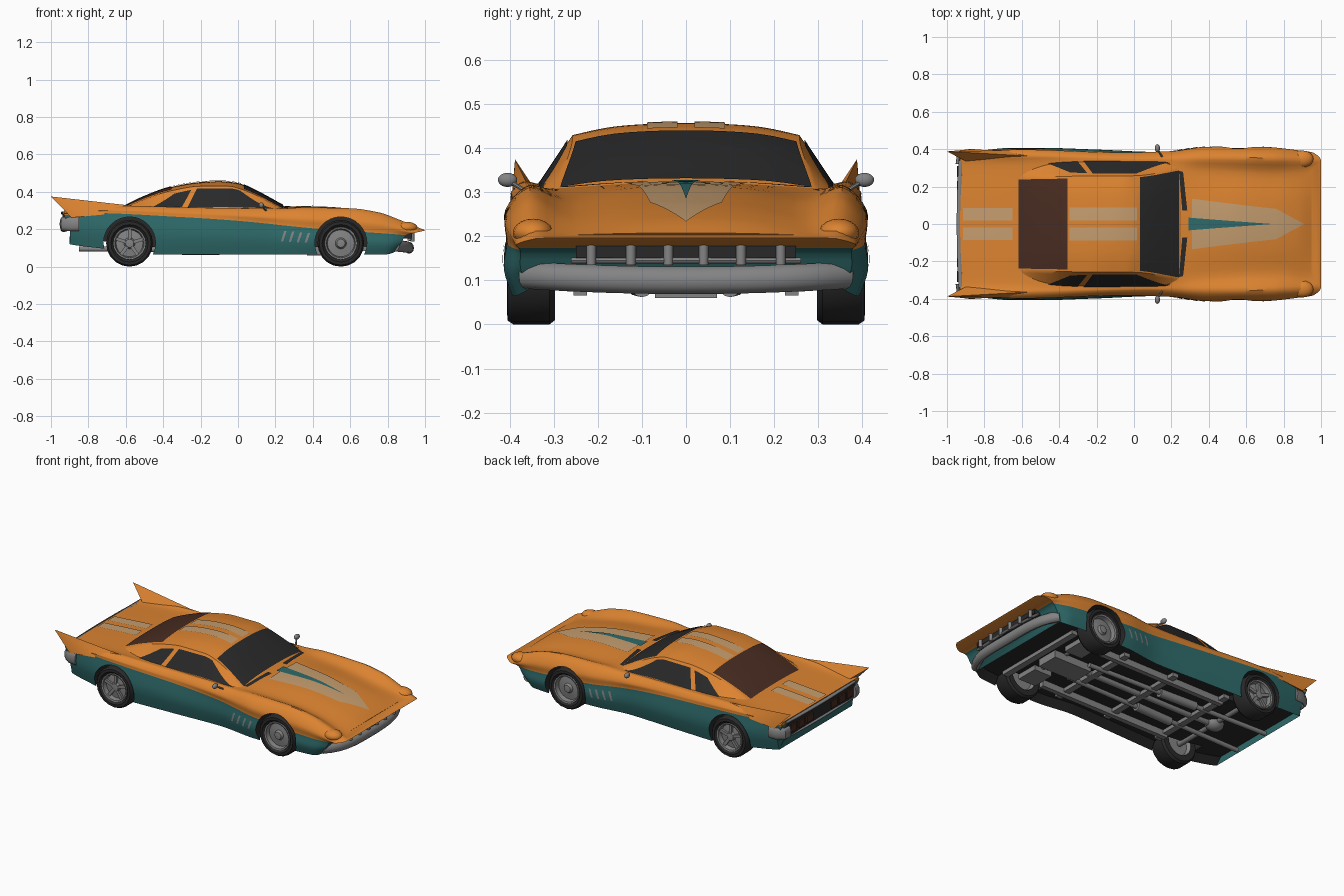
import bpy, bmesh, math
from mathutils import Vector, Matrix

if "Cube" in bpy.data.objects:
    bpy.data.objects.remove(bpy.data.objects["Cube"])

def material(name, r, g, b):
    m = bpy.data.materials.new(name)
    m.diffuse_color = (r, g, b, 1)
    m.use_nodes = True
    m.node_tree.nodes["Principled BSDF"].inputs["Base Color"].default_value = m.diffuse_color
    return m

ORANGE = material("orange paint", 0.72, 0.23, 0.03)
TEAL = material("teal paint", 0.028, 0.145, 0.145)
BLACK = material("black glass and rubber", 0.022, 0.022, 0.022)
GREY = material("grey metal", 0.23, 0.23, 0.235)
TAN = material("tan stripe", 0.56, 0.34, 0.16)
BROWN = material("brown glass", 0.065, 0.025, 0.015)

def add(name, bm, mats):
    bmesh.ops.recalc_face_normals(bm, faces=bm.faces)
    me = bpy.data.meshes.new(name)
    bm.to_mesh(me)
    bm.free()
    for m in mats:
        me.materials.append(m)
    ob = bpy.data.objects.new(name, me)
    bpy.context.collection.objects.link(ob)
    return ob

def curve(x, *k):
    """Smooth monotone interpolation through (x, value) keys."""
    if x <= k[0][0]: return k[0][1]
    if x >= k[-1][0]: return k[-1][1]
    d = [(b[1] - a[1]) / (b[0] - a[0]) for a, b in zip(k, k[1:])]
    t = [d[0]] + [0 if a * b <= 0 else 2 * a * b / (a + b) for a, b in zip(d, d[1:])] + [d[-1]]
    i = next(i for i in range(len(d)) if x <= k[i + 1][0])
    h = k[i + 1][0] - k[i][0]
    f = (x - k[i][0]) / h
    return ((1 + 2*f) * (1-f)**2 * k[i][1] + f * (1-f)**2 * h * t[i]
            + f*f * (3 - 2*f) * k[i+1][1] + f*f * (f - 1) * h * t[i+1])

def section(pts, v, last):
    """Point on a half section, mirrored for negative v; straight after control point 'last'."""
    a = abs(v)
    i = min(int(a), len(pts) - 2)
    f = a - i
    p1, p2 = pts[i], pts[i + 1]
    if i >= last:
        p = p1.lerp(p2, f)
    else:
        p0 = pts[i-1] if i else Vector((pts[1].x, -pts[1].y, pts[1].z))
        p3 = pts[min(i + 2, last)]
        p = 0.5 * (2*p1 + (p2-p0)*f + (2*p0 - 5*p1 + 4*p2 - p3)*f*f + (3*p1 - p0 - 3*p2 + p3)*f**3)
    return Vector((p.x, p.y if v >= 0 else -p.y, p.z))

def body_surf(u, v):
    zc = curve(u, (-.93,.295), (-.62,.316), (-.2,.33), (.25,.322), (.5,.315), (.75,.277), (.88,.237), (.93,.208))
    z2 = curve(u, (-.93,.293), (-.5,.318), (.2,.31), (.4,.297), (.6,.282), (.8,.245), (.93,.202))
    y2 = curve(u, (-.93,.31), (.1,.325), (.3,.285), (.8,.27), (.93,.28))
    z3 = curve(u, (-.93,.3), (-.6,.325), (-.2,.312), (.2,.306), (.35,.316), (.6,.312), (.75,.29), (.83,.255), (.93,.195))
    y3 = curve(u, (-.93,.37), (-.5,.365), (.1,.355), (.4,.358), (.8,.35), (.93,.34))
    y4 = curve(u, (-.93,.388), (-.6,.395), (-.1,.38), (.2,.388), (.4,.41), (.7,.408), (.93,.385))
    z5 = curve(u, (-.93,.275), (-.8,.287), (-.3,.265), (0,.245), (.4,.205), (.6,.19), (.93,.168))
    y6 = curve(u, (-.93,.38), (-.6,.41), (-.2,.398), (.13,.385), (.38,.412), (.6,.416), (.8,.405), (.93,.375))
    zb = curve(u, (-.93,.12), (-.75,.1), (-.45,.065), (.8,.065), (.93,.08))
    f = max(0, (u - .7) / .23) ** 2
    r = max(0, (-u - .8) / .13) ** 2
    P = lambda dx, y, z: Vector((u + dx, y, z))
    pts = [P(.02*f, 0, zc), P(.02*f, y2/2, .75*zc + .25*z2), P(.02*f, y2, z2), P(.07*f, y3, z3),
           P(.02*f, y4, .5*z3 + .5*z5), P(-.03*f, .5*y4 + .5*y6 - .004, z5),
           P(-.06*f + .03*r, y6, .5*z5 + .5*zb), P(-.09*f + .03*r, y6 - .02, zb), P(-.09*f + .03*r, y6 - .06, zb + .04)]
    return section(pts, v, 7)

def cabin_surf(u, v):
    zc = curve(u, (-.64,.308), (-.5,.375), (-.36,.425), (-.2,.452), (-.1,.457), (0,.447), (.05,.428), (.25,.322))
    ze = curve(u, (-.64,.3), (-.5,.36), (-.36,.405), (-.2,.43), (-.05,.43), (.02,.413), (.23,.312), (.25,.3))
    yr = curve(u, (-.64,.25), (-.36,.255), (0,.258), (.25,.295))
    yb = curve(u, (-.64,.28), (-.45,.335), (-.2,.342), (.15,.337), (.25,.305))
    pts = [Vector((u, 0, zc)), Vector((u, .6*yr, .75*zc + .25*ze)), Vector((u, yr, ze)), Vector((u, yb, min(ze, .303)))]
    return section(pts, v, 2)

def loft(name, surf, u0, u1, nu, vmax, sub, mats, rule):
    bm = bmesh.new()
    nv = vmax * sub
    vs = [j / sub for j in range(-nv, nv + 1)]
    rings = [[bm.verts.new(surf(u0 + (u1 - u0) * i / nu, v)) for v in vs] for i in range(nu + 1)]
    n = len(vs)
    for a, b in zip(rings, rings[1:]):
        for j in range(n):
            k = (j + 1) % n
            f = bm.faces.new((a[j], a[k], b[k], b[j]))
            f.material_index = rule(abs(vs[j] + vs[k]) / 2 if k else vmax)
    for ring in (rings[0], rings[-1]):       # ladder caps
        for j in range(nv):
            q = [ring[j], ring[j + 1], ring[n - 2 - j], ring[n - 1 - j]]
            f = bm.faces.new(q if j < nv - 1 else [q[0], q[1], q[3]])
            f.material_index = rule(min(abs(vs[j]), vmax - 1.5))
    return add(name, bm, mats)

def patch(name, surf, corners, mat, lift=.004, n=14):
    """Thin painted panel lying on a surface, corners given in surface coordinates."""
    bm = bmesh.new()
    a, b, c, d = [Vector(k) for k in corners]
    g = []
    for i in range(n + 1):
        for j in range(n + 1):
            u, v = a.lerp(b, i / n).lerp(d.lerp(c, i / n), j / n)
            p = surf(u, v)
            nrm = (surf(u + .004, v) - surf(u - .004, v)).cross(surf(u, v + .01) - surf(u, v - .01)).normalized()
            if nrm.dot(p - Vector((p.x, 0, .2))) < 0: nrm = -nrm
            g.append(bm.verts.new(p + nrm * lift))
    m = n + 1
    for i in range(n):
        for j in range(n):
            bm.faces.new((g[i*m + j], g[i*m + j + 1], g[i*m + m + j + 1], g[i*m + m + j]))
    bmesh.ops.remove_doubles(bm, verts=bm.verts, dist=1e-5)
    return add(name, bm, [mat])

def box(name, loc, size, mat, rot=0):
    bm = bmesh.new()
    M = Matrix.Translation(loc) @ Matrix.Rotation(rot, 4, 'Y') @ Matrix.Diagonal((*size, 1))
    bmesh.ops.create_cube(bm, size=1, matrix=M)
    return add(name, bm, [mat])

def ball(name, loc, r, mat):
    bm = bmesh.new()
    bmesh.ops.create_uvsphere(bm, u_segments=16, v_segments=10, radius=1, matrix=Matrix.Translation(loc) @ Matrix.Diagonal((*r, 1)))
    return add(name, bm, [mat])

def rod(name, a, b, r, mat, seg=12):
    a, b = Vector(a), Vector(b)
    bm = bmesh.new()
    M = Matrix.Translation((a + b) / 2) @ (b - a).to_track_quat('Z', 'Y').to_matrix().to_4x4()
    bmesh.ops.create_cone(bm, cap_ends=True, segments=seg, radius1=r, radius2=r, depth=(b - a).length, matrix=M)
    return add(name, bm, [mat])

def sweep(name, path, rx, rz, mat, seg=12):
    """Oval bar following a mostly level path."""
    bm = bmesh.new()
    P = [Vector(p) for p in path]
    rings = []
    for i, p in enumerate(P):
        t = (P[min(i + 1, len(P) - 1)] - P[max(i - 1, 0)]).normalized()
        side = Vector((t.y, -t.x, 0)).normalized()
        rings.append([bm.verts.new(p + side * rx * math.cos(k * math.tau / seg) + Vector((0, 0, rz * math.sin(k * math.tau / seg)))) for k in range(seg)])
    for a, b in zip(rings, rings[1:]):
        for k in range(seg):
            bm.faces.new((a[k], a[(k+1) % seg], b[(k+1) % seg], b[k]))
    bm.faces.new(rings[0]); bm.faces.new(rings[-1])
    return add(name, bm, [mat])

def lathe(name, profile, x, z, s, mat, seg=20):
    bm = bmesh.new()
    R = [[bm.verts.new((x + r * math.cos(k * math.tau / seg), s * y, z + r * math.sin(k * math.tau / seg))) for k in range(seg)] for r, y in profile]
    for a, b in zip(R, R[1:]):
        for k in range(seg):
            bm.faces.new((a[k], a[(k+1) % seg], b[(k+1) % seg], b[k]))
    bmesh.ops.remove_doubles(bm, verts=bm.verts, dist=1e-5)
    return add(name, bm, [mat])

# Body shell, two-tone by section strip, with wheel arches cut out
PAINT = [ORANGE, TEAL, BLACK]
body = loft("body", body_surf, -.93, .93, 84, 8, 4, PAINT, lambda v: 0 if v < 5 else 1 if v < 7 else 2)
for x in (-.58, .55):
    for s in (1, -1):
        cut = rod("arch_cutter", (x, s * .265, .127), (x, s * .5, .127), .139, ORANGE, 32)
        cut.data.materials.clear()
        for m in PAINT: cut.data.materials.append(m)
        for f in cut.data.polygons: f.material_index = 2
        cut.hide_render = True
        mod = body.modifiers.new("arch", 'BOOLEAN')
        mod.object, mod.operation, mod.solver = cut, 'DIFFERENCE', 'EXACT'
        bpy.context.view_layer.objects.active = body
        bpy.ops.object.modifier_apply(modifier=mod.name)
        bpy.data.objects.remove(cut)

# Cabin and glass
loft("cabin", cabin_surf, -.64, .25, 44, 3, 6, [ORANGE], lambda v: 0)
patch("windshield", cabin_surf, [(.03, -1.85), (.238, -1.88), (.238, 1.88), (.03, 1.85)], BLACK)
patch("rear_window", cabin_surf, [(-.615, -1.8), (-.355, -1.8), (-.355, 1.8), (-.615, 1.8)], BROWN)
for s in (1, -1):
    patch("side_window", cabin_surf, [(-.27, s*2.9), (.2, s*2.88), (.01, s*2.1), (-.22, s*2.12)], BLACK)
    patch("quarter_window", cabin_surf, [(-.47, s*2.88), (-.3, s*2.88), (-.25, s*2.15), (-.34, s*2.2)], BLACK)
    patch("cowl_vent", body_surf, [(.258, s*.5), (.285, s*.5), (.262, s*1.9), (.24, s*1.9)], BLACK)
    # Stripes on roof and deck
    patch("roof_stripe", cabin_surf, [(-.345, s*.12), (.015, s*.12), (.015, s*.55), (-.345, s*.55)], TAN)
    patch("deck_stripe", body_surf, [(-.915, s*.12), (-.65, s*.12), (-.65, s*.55), (-.915, s*.55)], TAN)
    # Side louvres behind the front wheel
    for i in range(4):
        x = .23 + i * .042
        patch("side_louvre", body_surf, [(x, s*6.1), (x + .012, s*6.1), (x + .03, s*5.4), (x + .018, s*5.4)], GREY, n=4)
    # Tail fin with metal trailing face
    bm = bmesh.new()
    fr, ft, bo, bi, tip = [bm.verts.new((x, s * y, z)) for x, y, z in
        ((-.5, .36, .318), (-.6, .394, .29), (-.89, .398, .262), (-.885, .328, .285), (-1, .388, .375))]
    for f in ((fr, ft, tip), (ft, bo, tip), (fr, tip, bi), (fr, bi, bo, ft), (bo, bi, tip)):
        bm.faces.new(f)
    bm.faces.ensure_lookup_table()
    bm.faces[4].material_index = 1
    add("tail_fin", bm, [ORANGE, GREY])
    # Headlight, mirror, rear bumper corner
    ball("headlight", (.9, s * .347, .208), (.06, .046, .032), ORANGE)
    ball("mirror", (.125, s * .405, .328), (.014, .022, .016), GREY)
    rod("mirror_stalk", (.125, s * .4, .325), (.15, s * .36, .3), .005, GREY, 8)
    sweep("rear_bumper_corner", [(-.85, s*.388, .228), (-.9, s*.385, .228), (-.935, s*.36, .228), (-.94, s*.32, .228)], .014, .037, GREY)
    # Tail lamps
    for y in (.12, .2, .28):
        box("tail_lamp", (-.94, s * y, .24), (.012, .06, .045), BROWN)

# Hood spear
patch("hood_stripe", body_surf, [(.31, -.95), (.76, -.6), (.76, .6), (.31, .95)], TAN)
patch("hood_stripe_tip", body_surf, [(.76, -.6), (.895, 0), (.895, 0), (.76, .6)], TAN)
patch("hood_spear", body_surf, [(.29, -.24), (.74, 0), (.74, 0), (.29, .24)], TEAL, .007)

# Nose: grille, guards and bumper
box("grille", (.905, 0, .176), (.05, .5, .05), BLACK)
for y in (-.215, -.125, -.04, .04, .125, .215):
    rod("grille_guard", (.932, y, .135), (.932, y, .198), .011, GREY)
sweep("grille_bar", [(.915, -.26, .145), (.93, 0, .145), (.915, .26, .145)], .01, .007, GREY)
arc = [i / 8 for i in range(-8, 9)]
sweep("front_bumper", [(.915 - .075 * t**4, .365 * t, .1 + .012 * t * t) for t in arc], .026, .031, GREY)

# Tail panel and bumper bars
box("tail_panel", (-.932, 0, .24), (.012, .66, .08), BLACK)
for z in (.195, .287):
    sweep("tail_bar", [(-.925 - .01 * (1 - t*t), .34 * t, z) for t in arc], .013, .009, GREY)

# Wheels
TIRE = [(.085, .39), (.1, .406), (.116, .405), (.125, .392), (.125, .31), (.115, .297), (.08, .297)]
for x in (-.58, .55):
    for s in (1, -1):
        lathe("tire", TIRE, x, .125, s, BLACK)
        lathe("rim", [(.088, .39), (.086, .4), (.078, .398), (.072, .372), (.03, .378), (.022, .392), (0, .395)], x, .125, s, GREY)
        lathe("wheel_back", [(.082, .298), (.07, .32), (0, .32)], x, .125, s, GREY)
        for k in range(5 if x < 0 else 0):
            a = k * math.tau / 5 + .3
            box("spoke", (x + .05 * math.cos(a), s * .383, .125 + .05 * math.sin(a)), (.06, .014, .018), GREY, -a)
    rod("axle", (x, -.3, .115), (x, .3, .115), .018, GREY)

# Underside: frame, exhaust and drivetrain
for s in (1, -1):
    box("frame_rail", (.02, s * .24, .088), (.9, .03, .045), GREY)
    rod("exhaust_pipe", (.4, s * .09, .085), (-.85, s * .12, .095), .014, GREY)
    rod("muffler", (-.1, s * .1, .088), (-.35, s * .11, .09), .026, GREY)
    box("suspension_arm", (.55, s * .2, .09), (.12, .14, .03), GREY)
for x in (-.42, -.05, .3, .68):
    box("cross_member", (x, 0, .095), (.04, .6, .025), GREY)
box("engine_sump", (.5, 0, .09), (.26, .14, .06), GREY)
rod("drive_shaft", (.4, 0, .1), (-.56, 0, .105), .02, GREY)
ball("differential", (-.58, 0, .112), (.06, .05, .045), GREY)

bpy.ops.object.select_all(action='SELECT')
bpy.context.view_layer.objects.active = body
bpy.ops.object.shade_smooth_by_angle(angle=math.radians(35))
